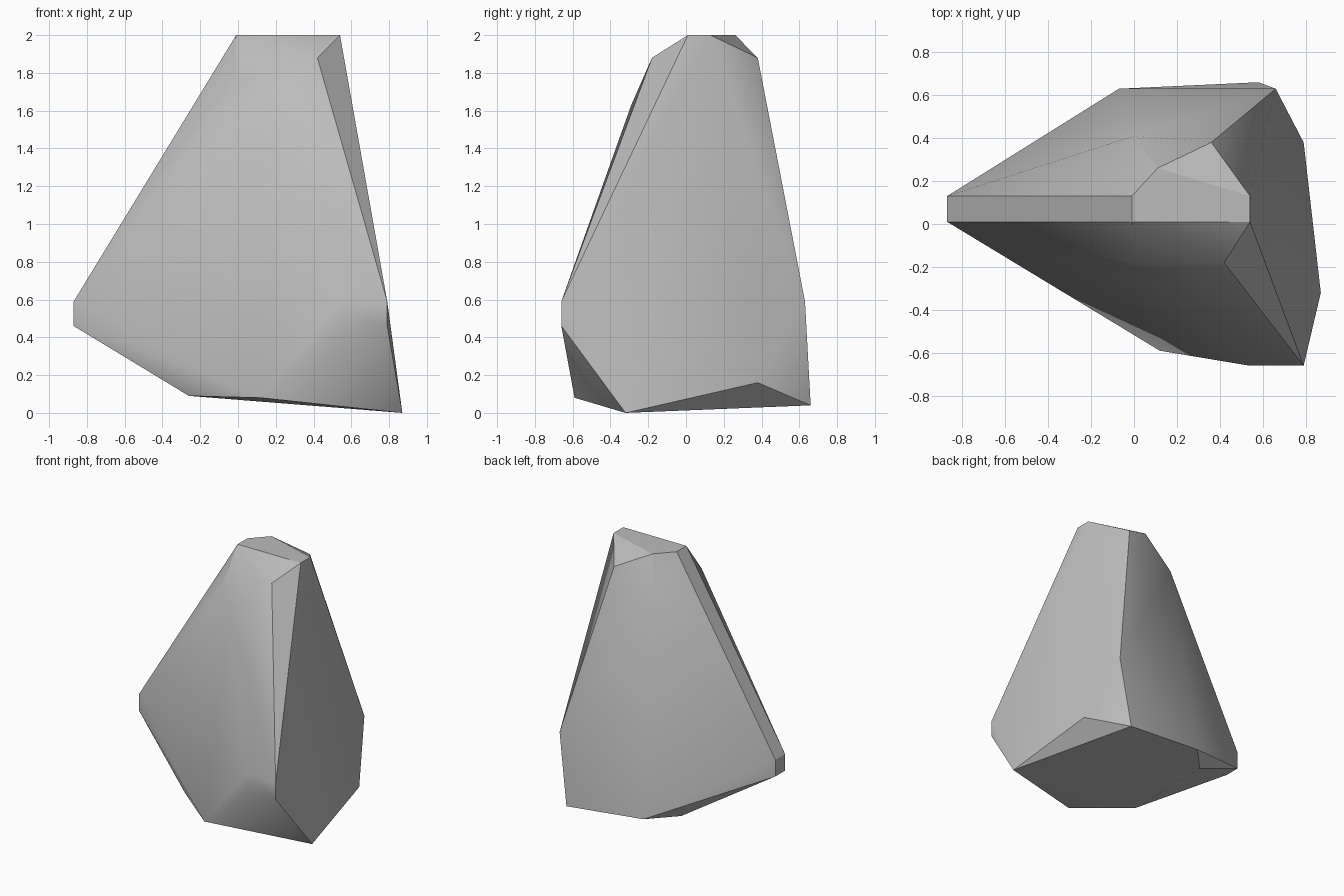
import bpy
import bmesh
import math

default_cube = bpy.data.objects.get("Cube")
if default_cube:
    bpy.data.objects.remove(default_cube, do_unlink=True)


def flat_material(name, colour):
    material = bpy.data.materials.new(name)
    material.use_nodes = True
    material.diffuse_color = colour
    shader = next(n for n in material.node_tree.nodes if n.type == "BSDF_PRINCIPLED")
    shader.inputs["Base Color"].default_value = colour
    shader.inputs["Roughness"].default_value = 0.9
    return material


def hull_object(name, corners, material):
    """Wrap a set of chiselled corners in a convex shell."""
    mesh = bpy.data.meshes.new(name)
    bm = bmesh.new()
    for corner in corners:
        bm.verts.new(corner)
    result = bmesh.ops.convex_hull(bm, input=bm.verts[:])
    spare = [v for v in bm.verts if not v.link_faces]
    bmesh.ops.delete(bm, geom=spare, context="VERTS")
    bmesh.ops.dissolve_limit(bm, angle_limit=math.radians(1.5),
                             verts=bm.verts[:], edges=bm.edges[:])
    bmesh.ops.recalc_face_normals(bm, faces=bm.faces[:])
    bm.to_mesh(mesh)
    bm.free()
    mesh.materials.append(material)
    obj = bpy.data.objects.new(name, mesh)
    bpy.context.collection.objects.link(obj)
    return obj


# Flat peak and its sloping back corner
peak = [(x, y, 2) for x in (-.01, .54) for y in (.01, .13)]
peak += [(.11, .26, 2), (.36, .38, 1.88)]

# Shoulders just under the peak
shoulders = [(.42, -.18, 1.88), (-.01, -.18, 1.75), (.13, -.29, 1.63), (0, .41, 1.66)]

# Widest band: blunt side nose, front corner and back corner
nose = [(-.87, y, z) for y in (.01, .13) for z in (.46, .59)]
front_corner = [(x, -.66, z) for x in (.54, .79) for z in (.46, .59)]
back_corner = [(.66, .63, .59)]

# Tilted underside
base = [(.87, -.32, 0), (.79, .38, .16), (.58, .66, .04), (-.07, .63, .1),
        (-.26, .43, .1), (-.26, -.29, .09), (.12, -.59, .08)]

stone = flat_material("stone grey", (0.5, 0.5, 0.5, 1))
rock = hull_object("rock", peak + shoulders + nose + front_corner + back_corner + base, stone)

# Soft facets with crisp edges on the steep breaks
bpy.ops.object.select_all(action="DESELECT")
rock.select_set(True)
bpy.context.view_layer.objects.active = rock
bpy.ops.object.shade_smooth_by_angle(angle=math.radians(30))
